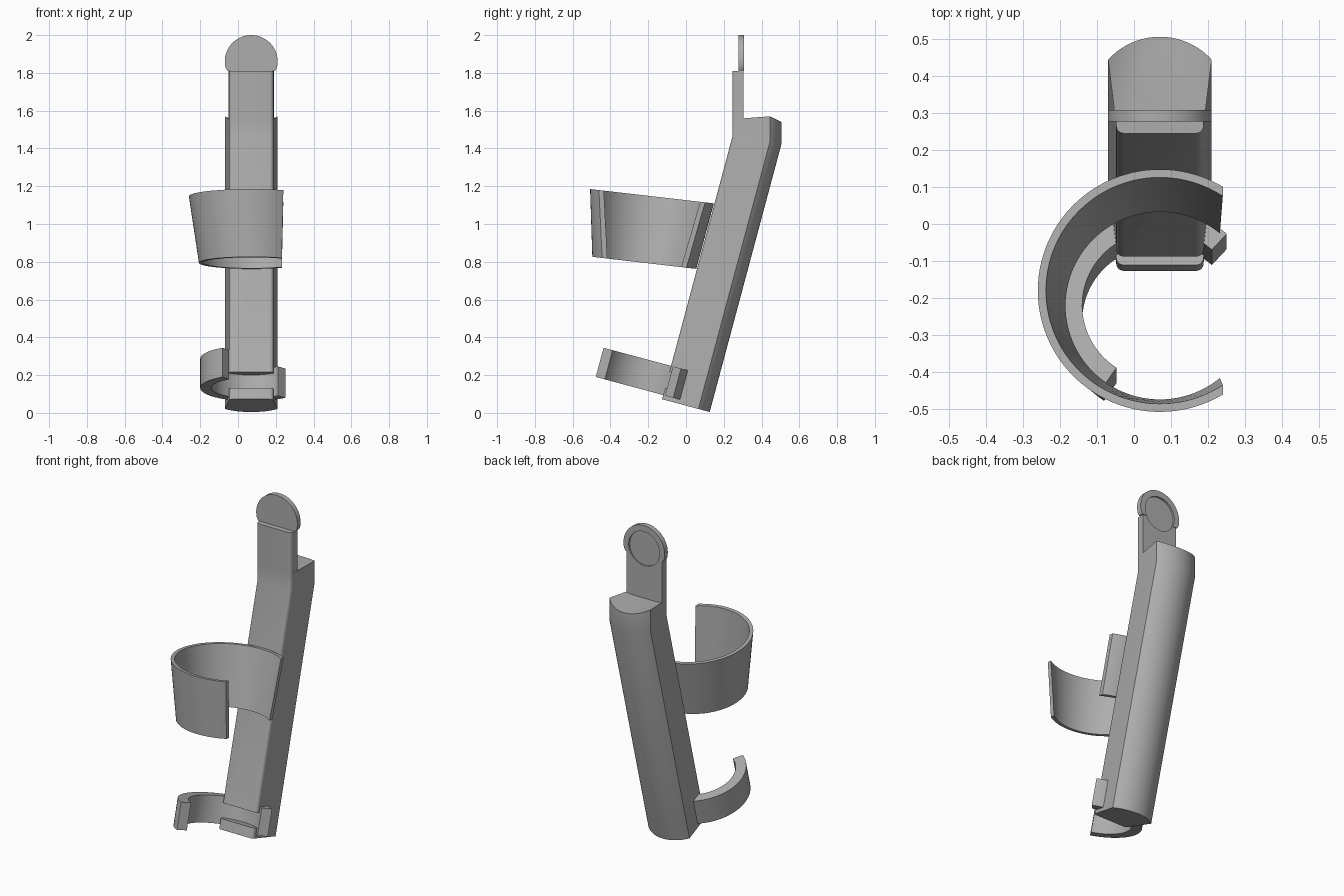
import bpy, bmesh
from math import sin, cos, asin, radians, pi
from mathutils import Vector, Matrix

if "Cube" in bpy.data.objects:
    bpy.data.objects.remove(bpy.data.objects["Cube"])

CX = 0.07                      # centre line of the holder
TILT = radians(15)             # lean of the shaft
BAND_TILT = radians(6.6)       # lean of the upper band

grey = bpy.data.materials.new("plain_grey")
grey.use_nodes = True
grey.diffuse_color = (0.42, 0.42, 0.42, 1)
grey.node_tree.nodes["Principled BSDF"].inputs["Base Color"].default_value = (0.42, 0.42, 0.42, 1)


def leaned(x, v, u, tilt=TILT):
    """Point at depth v and height u in a frame leaning backwards."""
    return Vector((x, v * cos(tilt) + u * sin(tilt), u * cos(tilt) - v * sin(tilt)))


def loft(name, rings, closed=False):
    """Skin a row of equal loops, with end caps unless closed."""
    bm = bmesh.new()
    loops = [[bm.verts.new(p) for p in ring] for ring in rings]
    n = len(loops[0])
    pairs = list(zip(loops, loops[1:]))
    for a, b in pairs:
        for i in range(n):
            j = (i + 1) % n
            bm.faces.new((a[i], a[j], b[j], b[i]))
    caps = [bm.faces.new(loops[0]), bm.faces.new(loops[-1])]
    bmesh.ops.triangulate(bm, faces=caps)
    bmesh.ops.recalc_face_normals(bm, faces=bm.faces)
    mesh = bpy.data.meshes.new(name)
    bm.to_mesh(mesh)
    bm.free()
    obj = bpy.data.objects.new(name, mesh)
    mesh.materials.append(grey)
    bpy.context.collection.objects.link(obj)
    return obj


def activate(obj):
    bpy.ops.object.select_all(action='DESELECT')
    obj.select_set(True)
    bpy.context.view_layer.objects.active = obj


def cut(obj, cutter):
    activate(obj)
    mod = obj.modifiers.new("cut", 'BOOLEAN')
    mod.operation, mod.solver, mod.object = 'DIFFERENCE', 'EXACT', cutter
    bpy.ops.object.modifier_apply(modifier=mod.name)


def finish(obj):
    activate(obj)
    bpy.ops.object.shade_smooth_by_angle(angle=radians(30))


def mirrored(half):
    """Complete a half outline running front to back; x is the half width."""
    return half + [(-x, v) for x, v in reversed(half) if x > 1e-4]


# Shaft: tapered section with rounded front corners and an arched back
FRONT, SIDE, BACK = -0.141, 0.058, 0.12
fillet = [(0.098 + 0.02 * sin(a), FRONT + 0.02 - 0.02 * cos(a))
          for a in [k * pi / 10 for k in range(6)]]
rise = BACK - SIDE
radius = (0.14 ** 2 + rise ** 2) / (2 * rise)
spread = asin(0.14 / radius)
arch = [(radius * sin(spread * (1 - k / 10)), BACK - radius + radius * cos(spread * (1 - k / 10)))
        for k in range(11)]
section = mirrored(fillet + arch)


def upright_y(v):
    return 0.245 + v - FRONT


def top_z(v):
    if v < SIDE:
        return 1.555 + 0.015 * (v - FRONT) / (SIDE - FRONT)
    return 1.57 - 0.03 * (v - SIDE) / rise


shaft = loft("shaft", [
    [leaned(CX + x, v, 0.037) for x, v in section],
    [(CX + x, upright_y(v), 1.46 - 0.13 * (v - FRONT)) for x, v in section],
    [(CX + x, upright_y(v), top_z(v)) for x, v in section]])

# Groove at the foot of the shaft, following the inside of the lower clip
CLIP_V, CLIP_IN, CLIP_OUT = -0.287, 0.21, 0.27
groove = loft("groove_cutter", [
    [leaned(CX + CLIP_IN * cos(k * pi / 40), CLIP_V + CLIP_IN * sin(k * pi / 40), u)
     for k in range(80)] for u in (0.098, 0.187)])
cut(shaft, groove)

# Neck: flat tab continuing straight up from the shaft front
tab = mirrored(fillet + [(0.12, -0.081)])
neck = loft("neck", [[(CX + x, upright_y(v), z) for x, v in tab] for z in (1.54, 1.81)])

# Hanger disc: round plate with its foot trimmed flat
DISC_Z, DISC_R = 1.86, 0.14
rim = [(DISC_R * cos(a), DISC_Z + DISC_R * sin(a))
       for a in [radians(-14 + 208 * k / 48) for k in range(49)]]
rim = [(0.125, 1.81)] + rim + [(-0.125, 1.81)]
disc = loft("hanger_disc", [[(CX + x, y, z) for x, z in rim] for y in (0.277, 0.308)])

# Shallow round recess in the back of the disc and neck
recess = loft("recess_cutter", [
    [(CX + 0.105 * cos(k * pi / 32), y, 1.857 + 0.105 * sin(k * pi / 32)) for k in range(64)]
    for y in (0.297, 0.34)])
cut(neck, recess)
cut(disc, recess)

for cutter in (groove, recess):
    bpy.data.objects.remove(cutter)

# Lower clip: open ring, square to the shaft
clip_rings = []
for k in range(49):
    a = radians(48 + 188 * k / 48)
    clip_rings.append([leaned(CX + r * cos(a), CLIP_V + r * sin(a), u) for r, u in
                       ((CLIP_IN, 0.06), (CLIP_OUT, 0.06), (CLIP_OUT, 0.22), (CLIP_IN, 0.22))])
lower_clip = loft("lower_clip", clip_rings)

# Upper band: flared open ring, cut off flat on its left side
BAND_TOP = Vector((CX, -0.18, 1.147))
BAND_H, THICK = 0.355, 0.022
band_rings = []
for k in range(73):
    t = k / 72
    ring = []
    for r, u, reach in ((0.277 - THICK, -BAND_H, 0.162), (0.277, -BAND_H, 0.162),
                        (0.33, 0, 0.17), (0.33 - THICK, 0, 0.17)):
        start = pi / 2 - asin(reach / r)
        a = start + (2 * pi - 2 * start) * t
        ring.append(BAND_TOP + leaned(r * cos(a), r * sin(a), u, BAND_TILT))
    band_rings.append(ring)
upper_band = loft("upper_band", band_rings)

for part in (shaft, neck, disc, lower_clip, upper_band):
    finish(part)
